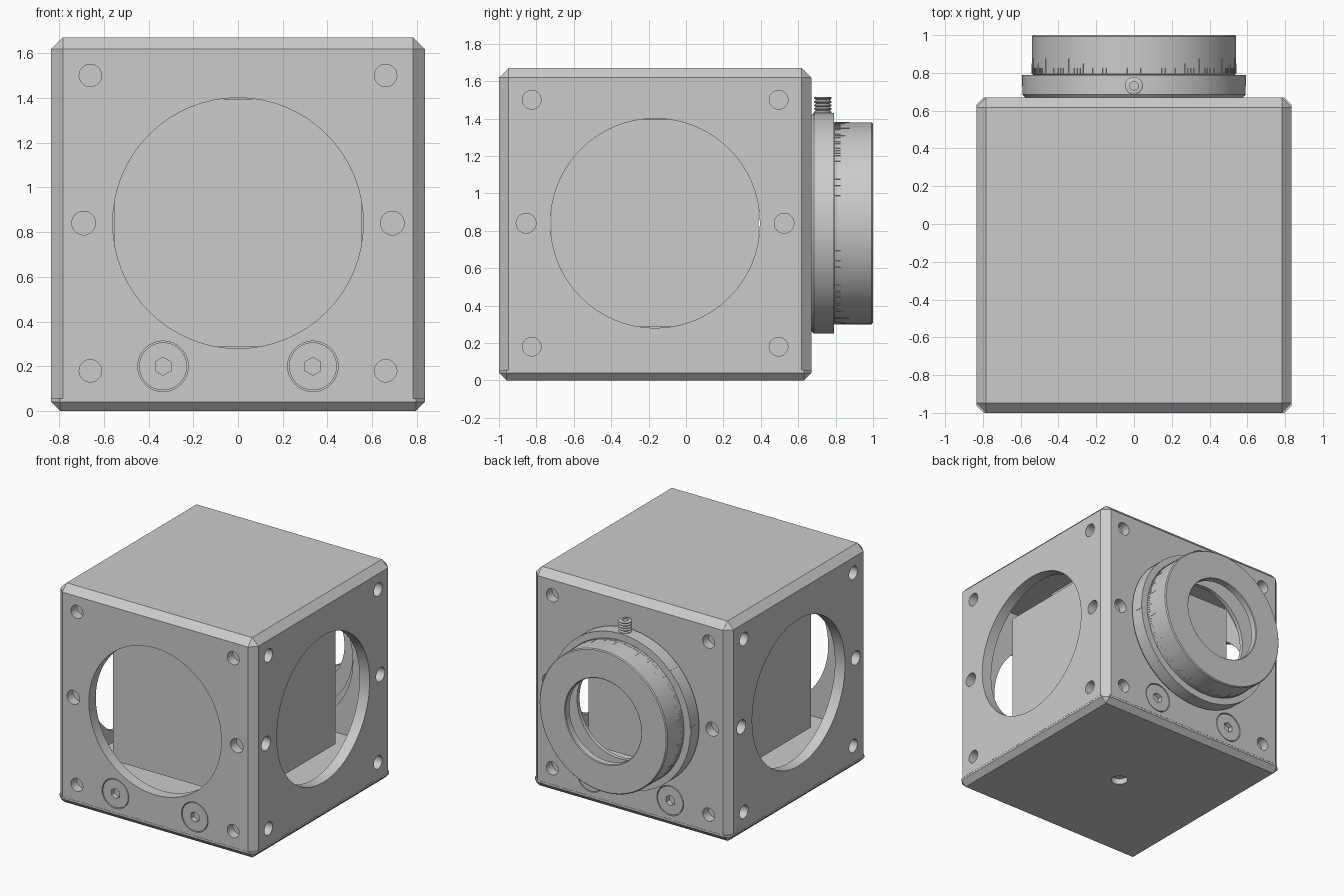
import bpy, bmesh, math
from mathutils import Matrix, Vector

if "Cube" in bpy.data.objects:
    bpy.data.objects.remove(bpy.data.objects["Cube"])

CY, CZ, H = -0.165, 0.84, 0.835      # cube centre (y, z) and half width
ROT = {'X': Matrix.Rotation(math.pi / 2, 4, 'Y'),
       'Y': Matrix.Rotation(-math.pi / 2, 4, 'X'),
       'Z': Matrix.Identity(4)}


def finish(name, bm, smooth=True):
    bmesh.ops.recalc_face_normals(bm, faces=bm.faces)
    me = bpy.data.meshes.new(name)
    bm.to_mesh(me)
    bm.free()
    ob = bpy.data.objects.new(name, me)
    bpy.context.collection.objects.link(ob)
    if smooth:
        shade(ob)
    return ob


def activate(ob):
    bpy.ops.object.select_all(action='DESELECT')
    ob.select_set(True)
    bpy.context.view_layer.objects.active = ob


def shade(ob):
    activate(ob)
    bpy.ops.object.shade_smooth_by_angle(angle=math.radians(35))


def box(name, lo, hi, bevel=0, skip_z=None):
    lo, hi = Vector(lo), Vector(hi)
    bm = bmesh.new()
    bmesh.ops.create_cube(bm, size=1)
    for v in bm.verts:
        v.co = [(lo[i] + hi[i]) / 2 + v.co[i] * (hi[i] - lo[i]) for i in range(3)]
    if bevel:
        edges = [e for e in bm.edges if skip_z is None or
                 any(abs(v.co.z - skip_z) > 1e-4 for v in e.verts)]
        bmesh.ops.bevel(bm, geom=edges, offset=bevel, segments=1, affect='EDGES')
    return finish(name, bm, False)


def cyl(name, axis, centre, r, length, n=32):
    bm = bmesh.new()
    bmesh.ops.create_cone(bm, cap_ends=True, segments=n, radius1=r, radius2=r, depth=length,
                          matrix=Matrix.Translation(centre) @ ROT[axis])
    return finish(name, bm)


def lathe(name, profile, axis, origin, n=96):
    # closed (radius, height) outline revolved about the axis
    bm = bmesh.new()
    m = Matrix.Translation(origin) @ ROT[axis]
    rings = [[bm.verts.new(m @ Vector((r * math.cos(t), r * math.sin(t), h)))
              for r, h in profile] for t in (2 * math.pi * i / n for i in range(n))]
    k = len(profile)
    for i in range(n):
        a, b = rings[i], rings[(i + 1) % n]
        for j in range(k):
            bm.faces.new((a[j], a[(j + 1) % k], b[(j + 1) % k], b[j]))
    return finish(name, bm)


def cut(ob, cutter):
    mod = ob.modifiers.new("cut", 'BOOLEAN')
    mod.operation, mod.solver, mod.object = 'DIFFERENCE', 'EXACT', cutter
    activate(ob)
    bpy.ops.object.modifier_apply(modifier=mod.name)
    bpy.data.objects.remove(cutter, do_unlink=True)


# hollow cube housing and base plate
body = box("cube_housing", (-H, CY - H, 0.056), (H, CY + H, 1.67), 0.052, 0.056)
base = box("base_plate", (-H, CY - H, 0), (H, CY + H, 0.055), 0.04, 0.055)
T = 0.085
cut(body, box("c", (-H + T, CY - H + T, 0.265), (H - T, CY + H - T, 1.59)))
cut(body, cyl("c", 'Y', (0, CY, CZ), 0.56, 2.2, 64))
cut(body, cyl("c", 'X', (0, CY, CZ), 0.56, 2.2, 64))

# blind rod holes on the four sides
for s in (-1, 1):
    for u, z, r in ((0.66, 0.18, 0.05), (0.66, 1.5, 0.05), (0.69, 0.84, 0.053)):
        for d in (-1, 1):
            cut(body, cyl("c", 'Y', (d * u, CY + s * H, z), r, 0.14))
            cut(body, cyl("c", 'X', (s * H, CY + d * u, z), r, 0.14))
cut(base, cyl("c", 'Z', (0, CY, 0), 0.06, 0.09))

# flush socket screws, front and back
for s, side in ((-1, "front"), (1, "back")):
    for x in (-0.335, 0.335):
        cut(body, cyl("c", 'Y', (x, CY + s * H, 0.2), 0.113, 0.12))
        head = cyl("socket_screw_" + side, 'Y', (x, CY + s * (H - 0.03), 0.2), 0.107, 0.056)
        cut(head, cyl("c", 'Y', (x, CY + s * H, 0.2), 0.04, 0.08, 6))
        shade(head)
shade(body)
shade(base)

# optical cube between its lower and upper pads
R = 0.553
box("optic_cube", (-R, CY - R, 0.288), (R, CY + R, 1.394))
box("lower_pad", (-0.5, CY - 0.5, 0.26), (0.5, CY + 0.5, 0.288))
box("upper_pad", (-0.35, CY - 0.35, 1.394), (0.35, CY + 0.35, 1.595))

# rotation mount on the back: fixed ring, turning dial, inner ring
O = (0, 0, CZ)
lathe("mount_ring", [(0.5, 0.668), (0.575, 0.668), (0.59, 0.685), (0.59, 0.79), (0.5, 0.79)], 'Y', O)
lathe("dial", [(0.5, 0.79), (0.535, 0.79), (0.54, 0.795), (0.54, 0.993), (0.533, 1.0),
               (0.325, 1.0), (0.32, 0.995), (0.32, 0.95), (0.5, 0.94)], 'Y', O)
lathe("inner_ring", [(0.36, 0.77), (0.502, 0.77), (0.502, 0.8), (0.36, 0.8)], 'Y', O)


def marks(name, items, r):
    bm = bmesh.new()
    for deg, y, length, w in items:
        m = (Matrix.Translation(O) @ Matrix.Rotation(math.radians(deg), 4, 'Y')
             @ Matrix.Translation((0, y + length / 2, r)) @ Matrix.Diagonal((w, length, 0.006, 1)))
        bmesh.ops.create_cube(bm, size=1, matrix=m)
    return finish(name, bm, False)


# graduation lines on the dial and index lines on the ring
marks("dial_graduations", [(d, 0.795, 0.08 if d % 20 == 0 else 0.055 if d % 10 == 0 else 0.03, 0.004)
                           for d in range(0, 360, 2)], 0.539)
marks("ring_index_lines", [(d, 0.695, 0.08, 0.005) for d in range(45, 360, 90)], 0.589)
marks("ring_side_index", [(d, 0.73, 0.058, 0.06) for d in (90, 270)], 0.589)

# threaded locking screw on top of the ring
thread = [(0, 1.38)]
for i in range(7):
    z = 1.385 + i * 0.019
    thread += [(0.036, z), (0.047, z + 0.007), (0.047, z + 0.012)]
thread += [(0.04, 1.515), (0.022, 1.515), (0.022, 1.47), (0, 1.47)]
lathe("locking_screw", [(max(r, 0.0005), h) for r, h in thread], 'Z', (0, 0.732, 0), 24)
